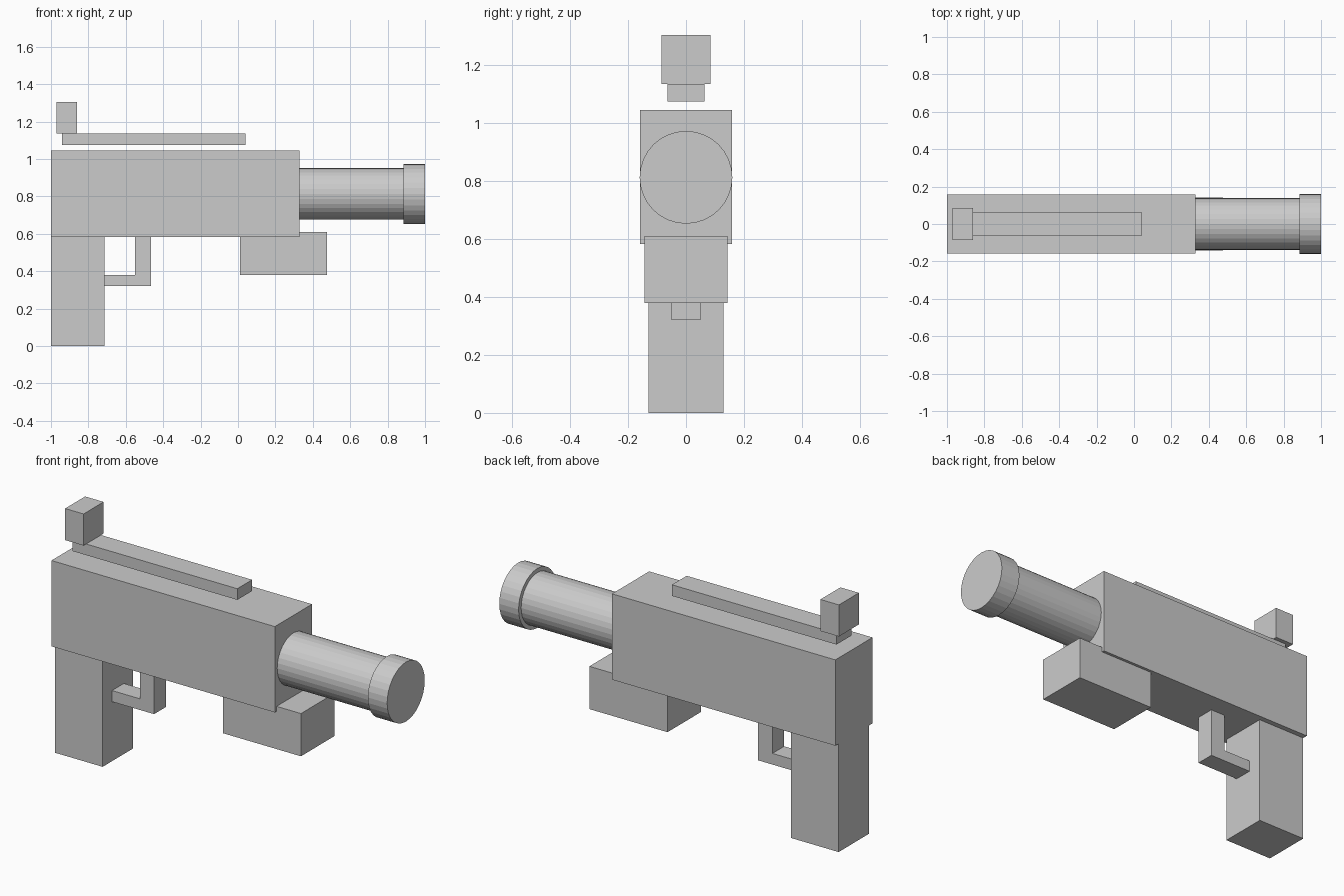
import bpy
import math

if "Cube" in bpy.data.objects:
    bpy.data.objects.remove(bpy.data.objects["Cube"])

grey = bpy.data.materials.new("plain grey")
grey.diffuse_color = (0.6, 0.6, 0.6, 1)
grey.use_nodes = True
grey.node_tree.nodes["Principled BSDF"].inputs["Base Color"].default_value = grey.diffuse_color


def finish(name):
    ob = bpy.context.object
    ob.name = name
    ob.data.materials.append(grey)
    return ob


def box(name, x0, x1, half_y, z0, z1):
    bpy.ops.mesh.primitive_cube_add(size=1, location=((x0 + x1) / 2, 0, (z0 + z1) / 2))
    ob = finish(name)
    ob.scale = (x1 - x0, 2 * half_y, z1 - z0)
    bpy.ops.object.transform_apply(location=False, rotation=False, scale=True)


def tube(name, x0, x1, radius, z):
    bpy.ops.mesh.primitive_cylinder_add(
        vertices=32, radius=radius, depth=x1 - x0,
        location=((x0 + x1) / 2, 0, z), rotation=(0, math.pi / 2, 0))
    finish(name)


# Main body and handles
box("body", -1.0, 0.33, 0.158, 0.583, 1.045)
box("rear_grip", -1.0, -0.715, 0.13, 0.0, 0.583)
box("front_grip", 0.01, 0.475, 0.143, 0.38, 0.61)

# Trigger guard
box("guard_bar", -0.715, -0.55, 0.05, 0.32, 0.38)
box("guard_post", -0.55, -0.465, 0.05, 0.32, 0.583)

# Raised rail with rear sight
box("top_rail", -0.94, 0.04, 0.063, 1.075, 1.135)
box("rear_sight", -0.97, -0.86, 0.085, 1.135, 1.305)

# Barrel and its end cap
tube("barrel", 0.31, 0.89, 0.138, 0.813)
tube("barrel_cap", 0.885, 1.0, 0.16, 0.813)
